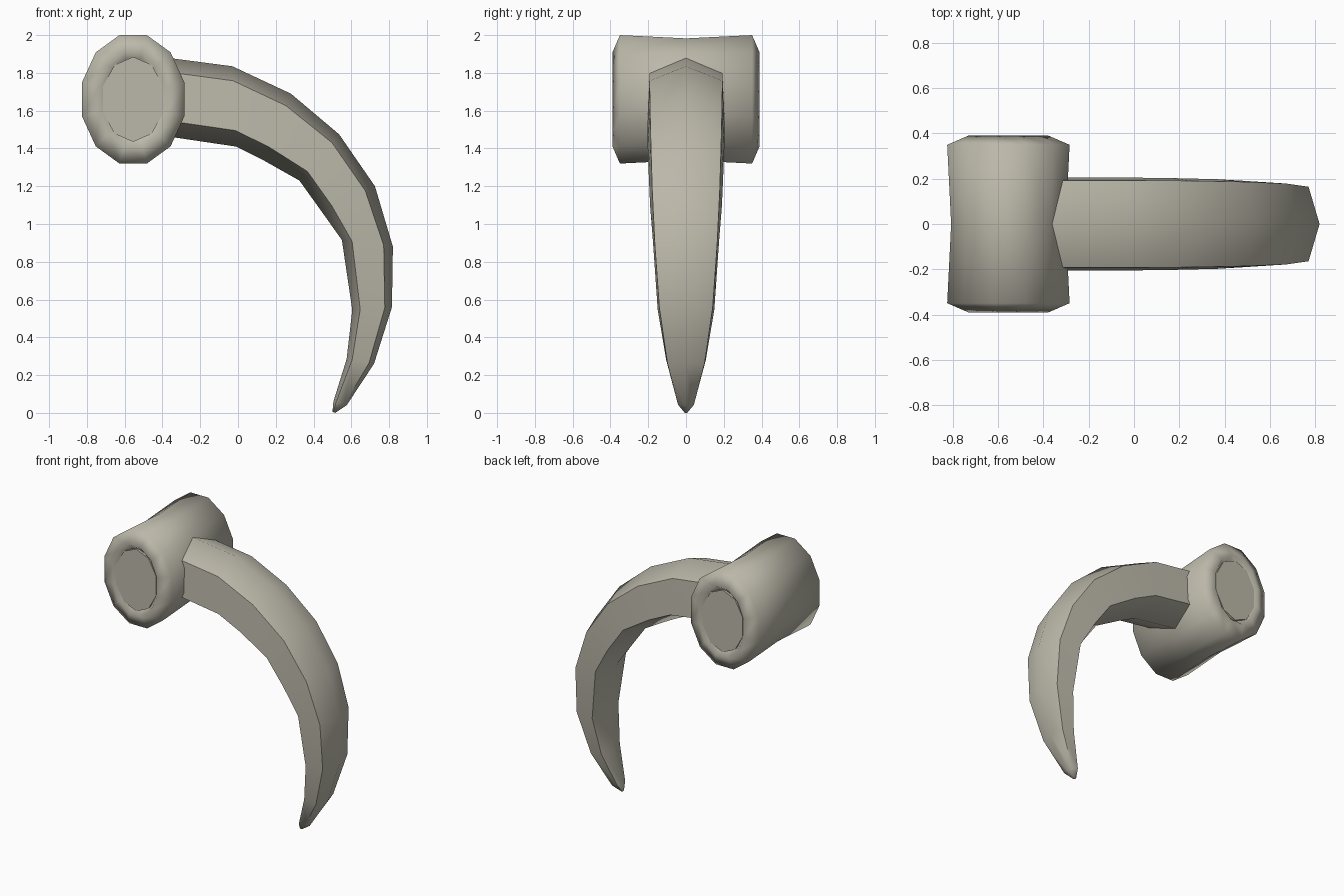
import bpy
import math
from mathutils import Vector

cube = bpy.data.objects.get("Cube")
if cube:
    bpy.data.objects.remove(cube, do_unlink=True)

bone = bpy.data.materials.new("warm_grey_bone")
bone.use_nodes = True
COLOUR = (0.50, 0.48, 0.40, 1)
bone.diffuse_color = COLOUR
bone.node_tree.nodes["Principled BSDF"].inputs["Base Color"].default_value = COLOUR
bone.node_tree.nodes["Principled BSDF"].inputs["Roughness"].default_value = 0.8

CENTRE = Vector((-0.555, 0, 1.66))


def loft(name, rings, smooth):
    """Skin a list of equal-sized rings and cap both ends."""
    n = len(rings[0])
    verts = [p for ring in rings for p in ring]
    faces = [(r * n + i, r * n + (i + 1) % n, (r + 1) * n + (i + 1) % n, (r + 1) * n + i)
             for r in range(len(rings) - 1) for i in range(n)]
    last = (len(rings) - 1) * n
    faces += [tuple(reversed(range(n))), tuple(range(last, last + n))]
    mesh = bpy.data.meshes.new(name)
    mesh.from_pydata(verts, [], faces)
    mesh.materials.append(bone)
    obj = bpy.data.objects.new(name, mesh)
    bpy.context.collection.objects.link(obj)
    bpy.ops.object.select_all(action='DESELECT')
    obj.select_set(True)
    bpy.context.view_layer.objects.active = obj
    # make normals point outward
    bpy.ops.object.mode_set(mode='EDIT')
    bpy.ops.mesh.select_all(action='SELECT')
    bpy.ops.mesh.normals_make_consistent(inside=False)
    bpy.ops.object.mode_set(mode='OBJECT')
    bpy.ops.object.shade_smooth_by_angle(angle=math.radians(smooth))
    return obj


def oval(y, half_x, half_z, sides, start):
    """Upright oval ring around the barrel axis; half sizes are to the corners."""
    angles = [math.radians(start) + math.tau * i / sides for i in range(sides)]
    return [CENTRE + Vector((half_x * math.cos(a), y, half_z * math.sin(a))) for a in angles]


# Barrel: waisted oval tube with rolled rims and shallow recesses
RX, RZ = 0.28, 0.352
half = [(0.355, 0.127), (0.39, 0.096), (0.35, 0.0), (0.0, 0.018)]   # depth, inset
profile = [(-y, d) for y, d in half] + [(y, d) for y, d in reversed(half[:-1])]
loft("barrel", [oval(y, RX - d, RZ - d, 12, 15) for y, d in profile], 75)

# Core: ten-sided plug whose ends show inside the rims
loft("barrel_core", [oval(y, 0.168, 0.225, 10, 18) for y in (-0.373, 0.373)], 40)

# Claw: outer edge x, z; inner edge x, z; half width
sections = [
    (-0.45, 1.89, -0.45, 1.475, 0.205),
    (-0.03, 1.835, -0.01, 1.41, 0.205),
    (0.28, 1.69, 0.13, 1.34, 0.203),
    (0.535, 1.475, 0.325, 1.23, 0.198),
    (0.725, 1.20, 0.44, 1.07, 0.190),
    (0.82, 0.88, 0.55, 0.915, 0.175),
    (0.815, 0.56, 0.605, 0.545, 0.150),
    (0.72, 0.26, 0.575, 0.285, 0.105),
    (0.575, 0.04, 0.505, 0.06, 0.045),
    (0.515, 0.0, 0.50, 0.005, 0.008),
]
# six-sided cross-section: share of width, share of depth from outer to inner edge
hexagon = [(0, 0), (0.94, 0.18), (1, 0.80), (0, 1), (-1, 0.80), (-0.94, 0.18)]

rings = []
for ox, oz, ix, iz, width in sections:
    outer, inner = Vector((ox, 0, oz)), Vector((ix, 0, iz))
    rings.append([outer.lerp(inner, t) + Vector((0, s * width, 0)) for s, t in hexagon])
loft("claw", rings, 60)
